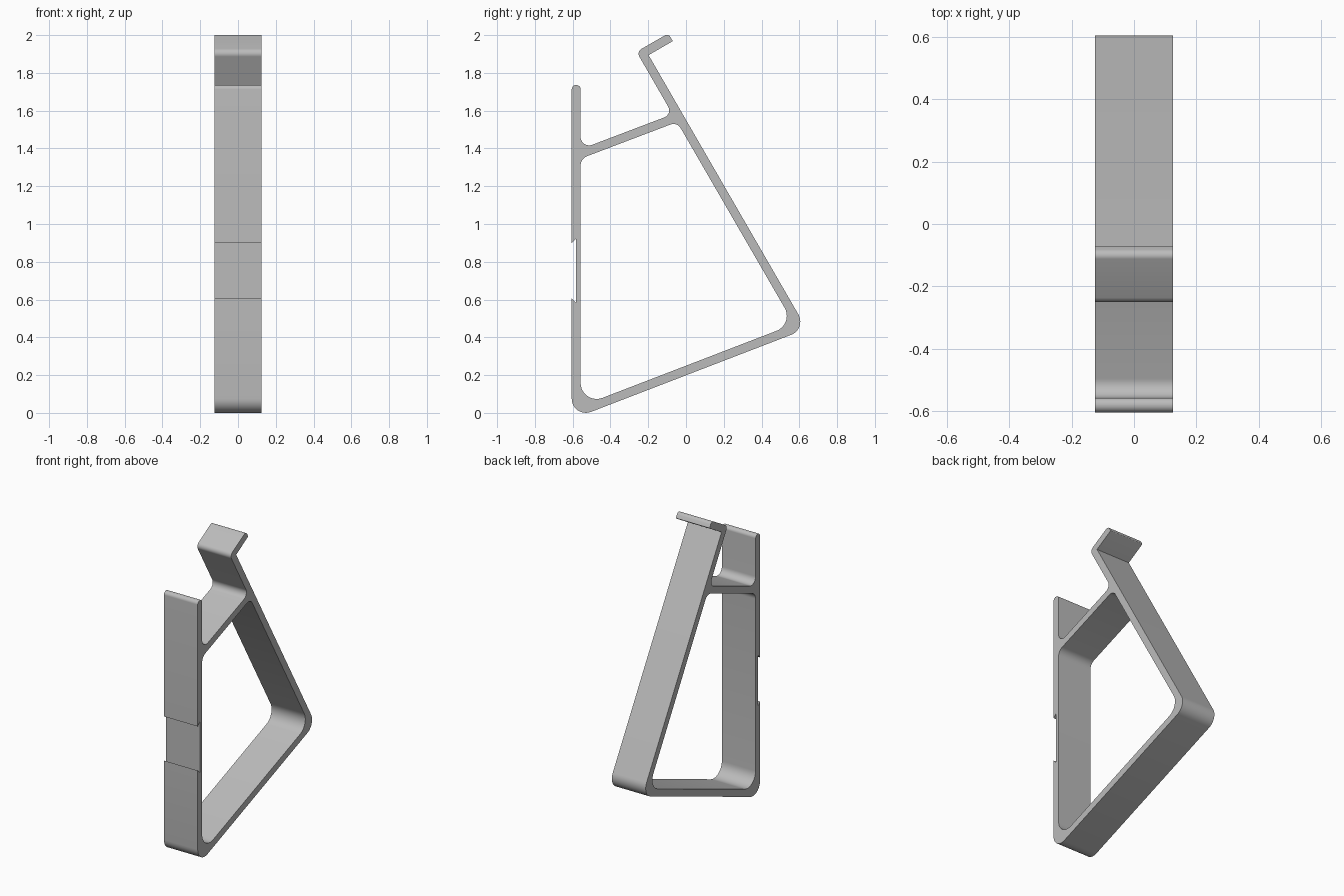
import bpy
import bmesh
import math
from mathutils import Vector

cube = bpy.data.objects.get("Cube")
if cube:
    bpy.data.objects.remove(cube, do_unlink=True)

HALF_WIDTH = 0.125
ARC_STEPS = 10


def rounded(corners):
    """Turn (y, z, radius) corners into an outline with filleted corners."""
    points = []
    for i, (y, z, r) in enumerate(corners):
        p = Vector((y, z))
        if r == 0:
            points.append(p)
            continue
        a = (Vector(corners[i - 1][:2]) - p).normalized()
        b = (Vector(corners[(i + 1) % len(corners)][:2]) - p).normalized()
        half = a.angle(b) / 2
        centre = p + (a + b).normalized() * r / math.sin(half)
        start = p + a * r / math.tan(half) - centre
        end = p + b * r / math.tan(half) - centre
        sweep = start.angle(end)
        for k in range(ARC_STEPS + 1):
            t = k / ARC_STEPS
            points.append(centre + (start * math.sin((1 - t) * sweep)
                                    + end * math.sin(t * sweep)) / math.sin(sweep))
    return points


# Outer silhouette: foot, sloping arm, hook, crossbar, front lip, label recess
outer = [
    (-0.605, -0.034, 0.075), (0.639, 0.445, 0.075),
    (-0.198, 1.894, 0), (-0.07, 1.968, 0.005), (-0.0935, 2.009, 0.022),
    (-0.262, 1.912, 0.03), (-0.071, 1.581, 0.04), (-0.558, 1.396, 0.045),
    (-0.558, 1.736, 0.023), (-0.605, 1.736, 0.023),
    (-0.605, 0.9, 0), (-0.583, 0.922, 0), (-0.583, 0.583, 0), (-0.605, 0.605, 0),
]
# Enclosed opening
opening = [
    (-0.558, 0.035, 0.085), (0.572, 0.470, 0.085),
    (-0.047, 1.540, 0.045), (-0.558, 1.346, 0.055),
]

# Fill the profile and extrude it across the width
bm = bmesh.new()
edges = []
for outline in (outer, opening):
    ring = [bm.verts.new((-HALF_WIDTH, p.x, p.y)) for p in rounded(outline)]
    edges += [bm.edges.new((ring[i - 1], ring[i])) for i in range(len(ring))]
bmesh.ops.triangle_fill(bm, use_beauty=True, use_dissolve=False, edges=edges)
result = bmesh.ops.extrude_face_region(bm, geom=bm.faces[:])
moved = [g for g in result["geom"] if isinstance(g, bmesh.types.BMVert)]
bmesh.ops.translate(bm, verts=moved, vec=(2 * HALF_WIDTH, 0, 0))
bmesh.ops.recalc_face_normals(bm, faces=bm.faces[:])

mesh = bpy.data.meshes.new("bracket_frame")
bm.to_mesh(mesh)
bm.free()
frame = bpy.data.objects.new("bracket_frame", mesh)
bpy.context.collection.objects.link(frame)

# Plain grey material
grey = bpy.data.materials.new("light_grey")
grey.use_nodes = True
colour = (0.5, 0.5, 0.5, 1)
grey.diffuse_color = colour
grey.node_tree.nodes["Principled BSDF"].inputs["Base Color"].default_value = colour
mesh.materials.append(grey)

bpy.ops.object.select_all(action="DESELECT")
frame.select_set(True)
bpy.context.view_layer.objects.active = frame
bpy.ops.object.shade_smooth_by_angle(angle=math.radians(30))
